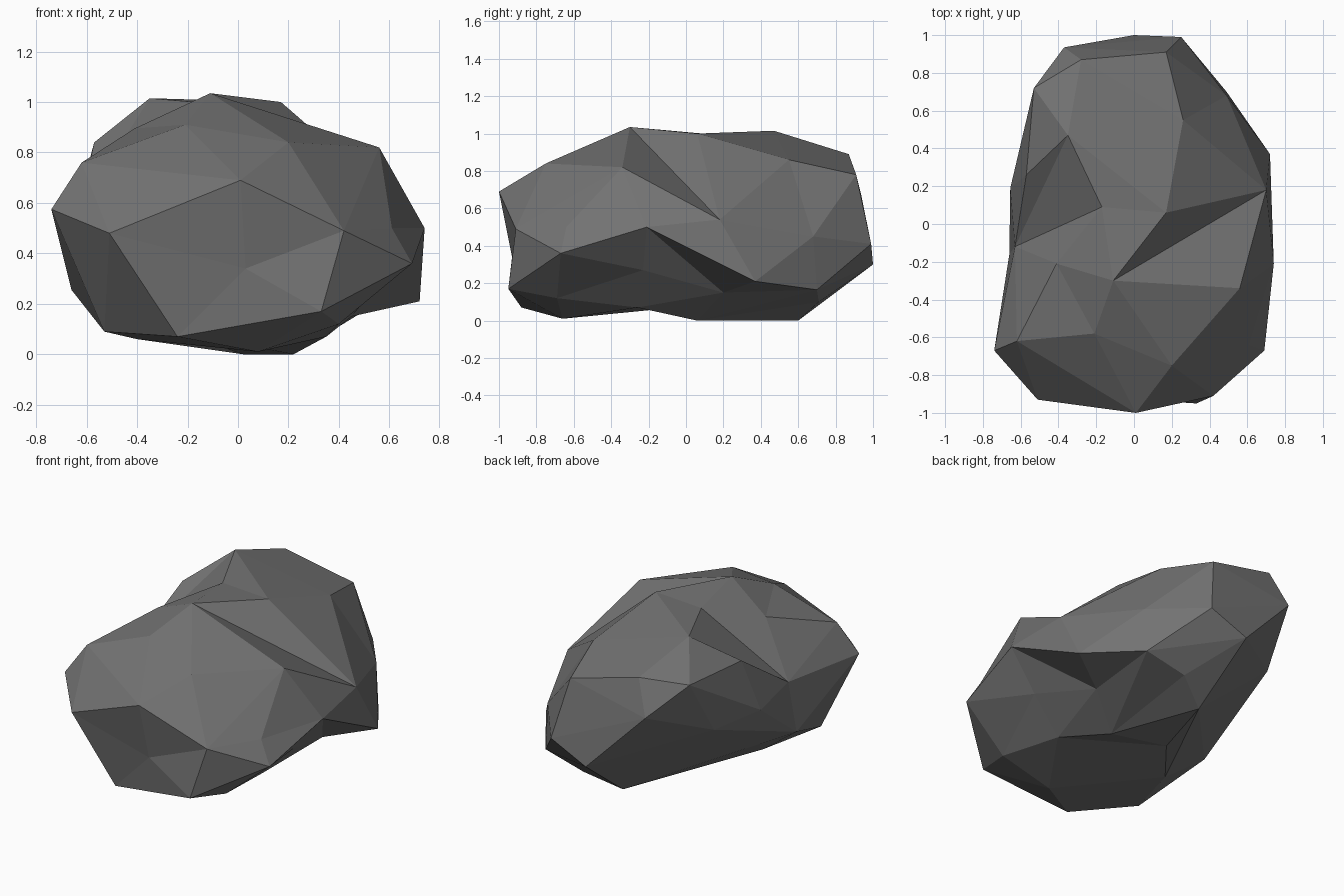
import bpy, bmesh
from mathutils import Vector

if "Cube" in bpy.data.objects:
    bpy.data.objects.remove(bpy.data.objects["Cube"])

# Corner points of the boulder
POINTS = [
    # front face (0-5)
    (0.01, -1.0, 0.69), (0.42, -0.91, 0.49), (0.33, -0.95, 0.17), (0.03, -0.93, 0.34),
    (-0.51, -0.93, 0.48), (-0.24, -0.88, 0.07),
    # top (6-13)
    (0.20, -0.75, 0.84), (-0.11, -0.30, 1.035), (0.17, 0.06, 1.0), (-0.17, 0.09, 1.0),
    (-0.35, 0.47, 1.015), (-0.21, -0.58, 0.91), (-0.41, -0.21, 0.895), (0.26, 0.55, 0.86),
    # right side (14-21)
    (0.56, -0.34, 0.82), (0.74, -0.21, 0.50), (0.70, 0.18, 0.54), (0.69, -0.67, 0.36),
    (0.61, -0.64, 0.50), (0.72, 0.37, 0.21), (0.49, 0.68, 0.45), (0.49, 0.70, 0.165),
    # left side (22-29)
    (-0.74, -0.67, 0.575), (-0.62, -0.62, 0.76), (-0.63, -0.12, 0.576), (-0.655, 0.19, 0.525),
    (-0.57, 0.26, 0.84), (-0.53, 0.72, 0.85), (-0.66, -0.16, 0.255), (-0.56, 0.52, 0.50),
    # back (30-34)
    (-0.28, 0.87, 0.89), (0.17, 0.91, 0.78), (0.25, 0.99, 0.41), (0.0, 1.0, 0.30),
    (-0.37, 0.935, 0.68),
    # underside (35-45)
    (0.02, 0.60, 0.0), (0.22, 0.06, 0.0), (-0.53, -0.59, 0.09), (0.40, -0.69, 0.12),
    (0.55, -0.23, 0.27), (0.45, 0.20, 0.15), (0.35, -0.26, 0.07), (0.22, 0.71, 0.10),
    (0.08, -0.66, 0.01), (-0.40, -0.20, 0.06), (-0.20, 0.05, 0.08),
]

# Creases that must be edges: right notch, left hollow, top ridge, underside hollow
CREASES = [
    (15, 17), (15, 19), (15, 39), (39, 40), (15, 40), (40, 19),
    (12, 24), (9, 24), (10, 24), (10, 26), (26, 24), (9, 10), (9, 12), (10, 27),
    (7, 16), (7, 8), (8, 13), (41, 45), (36, 45),
]


def inflated(p, k):
    """Push a point towards an ellipsoid so that every point lies on the hull."""
    d = Vector((p[0] / 0.74, p[1], (p[2] - 0.5) / 0.52))
    return d.normalized() * d.length ** k


def crosses(a, b, c, d):
    """Do the arcs a-b and c-d cross, seen from the middle of the boulder?"""
    if (a + b).dot(c + d) <= 0:
        return False
    n, m = a.cross(b), c.cross(d)
    return c.dot(n) * d.dot(n) < -1e-9 and a.dot(m) * b.dot(m) < -1e-9


def force_edge(bm, a, b):
    """Turn the edges between a and b until a and b are joined."""
    for _ in range(12):
        if bm.edges.get((a, b)):
            return
        for e in list(bm.edges):
            c, d = e.verts
            if {a, b} & {c, d} or not crosses(a.co, b.co, c.co, d.co):
                continue
            p, q = [next(v for v in f.verts if v not in (c, d)) for f in e.link_faces]
            if crosses(p.co, q.co, c.co, d.co) and not bm.edges.get((p, q)):
                bmesh.utils.edge_rotate(e, True)
                break


# Skin the inflated points
for k in (0.4, 0.3, 0.2, 0.1, 0.0):
    bm = bmesh.new()
    verts = [bm.verts.new(inflated(p, k)) for p in POINTS]
    bmesh.ops.convex_hull(bm, input=verts)
    if all(v.is_valid and v.link_faces for v in verts):
        break
    if k > 0:
        bm.free()

# Set the creases, then pull the points back to form the hollows
for i, j in CREASES:
    force_edge(bm, verts[i], verts[j])
for v, p in zip(verts, POINTS):
    v.co = p
bmesh.ops.recalc_face_normals(bm, faces=bm.faces)

mesh = bpy.data.meshes.new("boulder")
bm.to_mesh(mesh)
bm.free()

# Flat grey stone
stone = bpy.data.materials.new("grey_stone")
stone.diffuse_color = (0.17, 0.17, 0.17, 1.0)
stone.use_nodes = True
stone.node_tree.nodes["Principled BSDF"].inputs["Base Color"].default_value = stone.diffuse_color
mesh.materials.append(stone)
bpy.context.collection.objects.link(bpy.data.objects.new("boulder", mesh))
